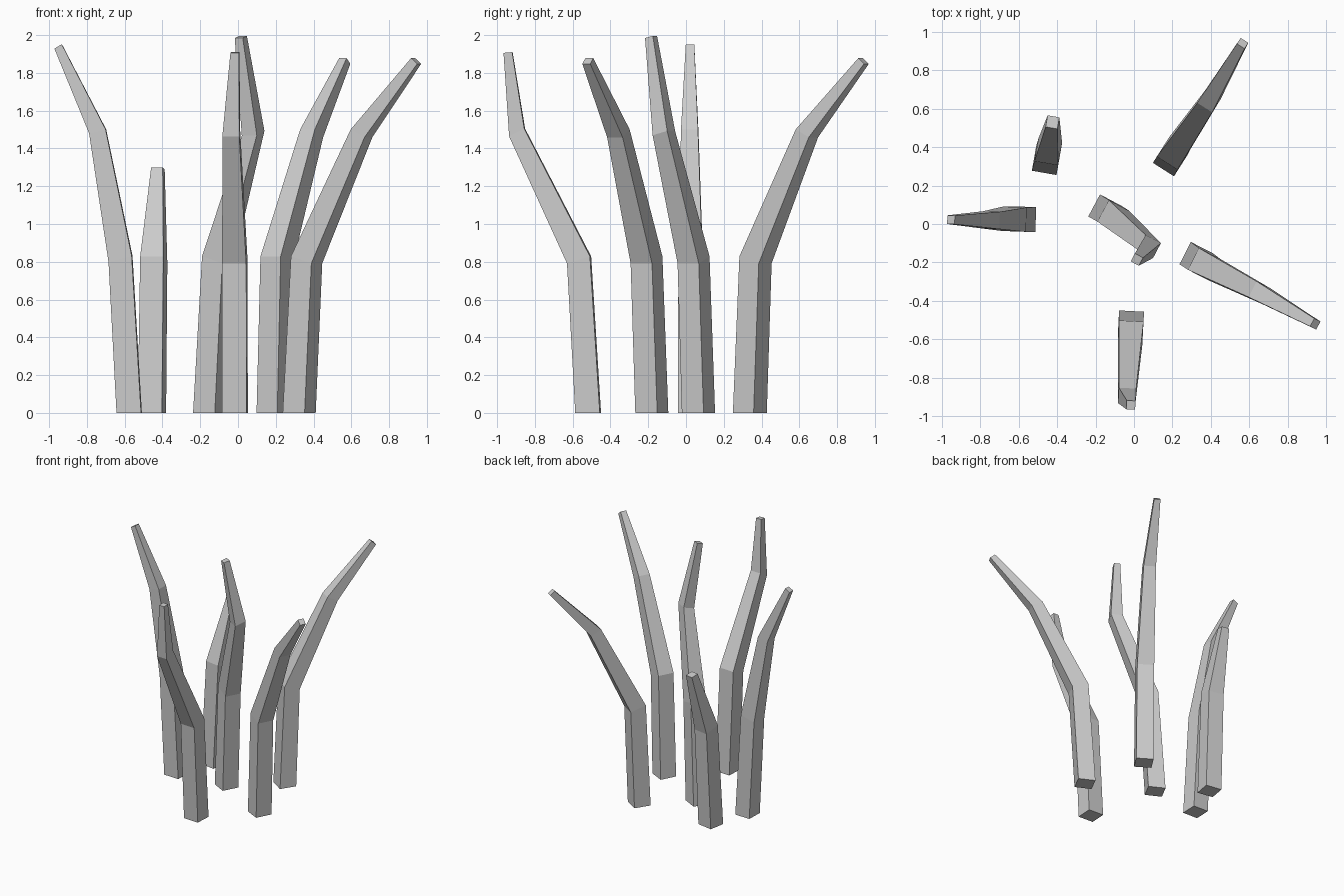
import bpy, bmesh
from math import radians, sin, cos
from mathutils import Vector, Matrix

if "Cube" in bpy.data.objects:
    bpy.data.objects.remove(bpy.data.objects["Cube"])


def stalk(name, angle, rings):
    """Four-sided tapering stalk. Ring: (x, y, z), size, tilt[, tilt azimuth]."""
    bm = bmesh.new()
    loops = []
    for centre, size, tilt, *azimuth in rings:
        az = radians(azimuth[0] if azimuth else angle)
        t = radians(tilt)
        normal = Vector((sin(t) * cos(az), sin(t) * sin(az), cos(t)))
        turn = Vector((0, 0, 1)).rotation_difference(normal).to_matrix()
        turn = turn @ Matrix.Rotation(radians(angle), 3, 'Z')
        h = size / 2
        loops.append([bm.verts.new(Vector(centre) + turn @ Vector((sx * h, sy * h, 0)))
                      for sx, sy in ((-1, -1), (1, -1), (1, 1), (-1, 1))])
    for low, high in zip(loops, loops[1:]):
        for i in range(4):
            j = (i + 1) % 4
            bm.faces.new((low[i], low[j], high[j], high[i]))
    bm.faces.new(loops[0][::-1])
    bm.faces.new(loops[-1])
    mesh = bpy.data.meshes.new(name)
    bm.to_mesh(mesh)
    bm.free()
    bpy.context.collection.objects.link(bpy.data.objects.new(name, mesh))


# Left stalk
stalk("stalk_left", 178, [
    ((-.576, .025, 0), .13, 0), ((-.622, .025, .815), .127, 15),
    ((-.743, .02, 1.49), .09, 14), ((-.952, .022, 1.94), .045, 30)])

# Short back left stalk
stalk("stalk_short", 80, [
    ((-.456, .33, 0), .13, 0), ((-.446, .375, .81), .125, 17),
    ((-.424, .53, 1.295), .062, 10)])

# Back right stalk
stalk("stalk_back", 57.5, [
    ((.188, .338, 0), .13, 0), ((.205, .368, .81), .127, 17),
    ((.39, .64, 1.48), .092, 27), ((.565, .94, 1.863), .047, 40)])

# Right stalk
stalk("stalk_right", -27, [
    ((.324, -.181, 0), .13, 0), ((.363, -.209, .81), .127, 17),
    ((.654, -.358, 1.48), .092, 27), ((.943, -.52, 1.863), .047, 40)])

# Front stalk
stalk("stalk_front", -93, [
    ((-.016, -.518, 0), .13, 0), ((-.017, -.566, .81), .127, 17),
    ((-.036, -.894, 1.484), .09, 27), ((-.016, -.942, 1.908), .046, 5)])

# Centre stalk, which bends back near the top
stalk("stalk_centre", -28, [
    ((-.15, .066, 0), .13, 0), ((-.107, .04, .81), .127, 17),
    ((.08, -.117, 1.48), .09, 15, -125), ((.015, -.185, 1.99), .048, 13, -120)])
